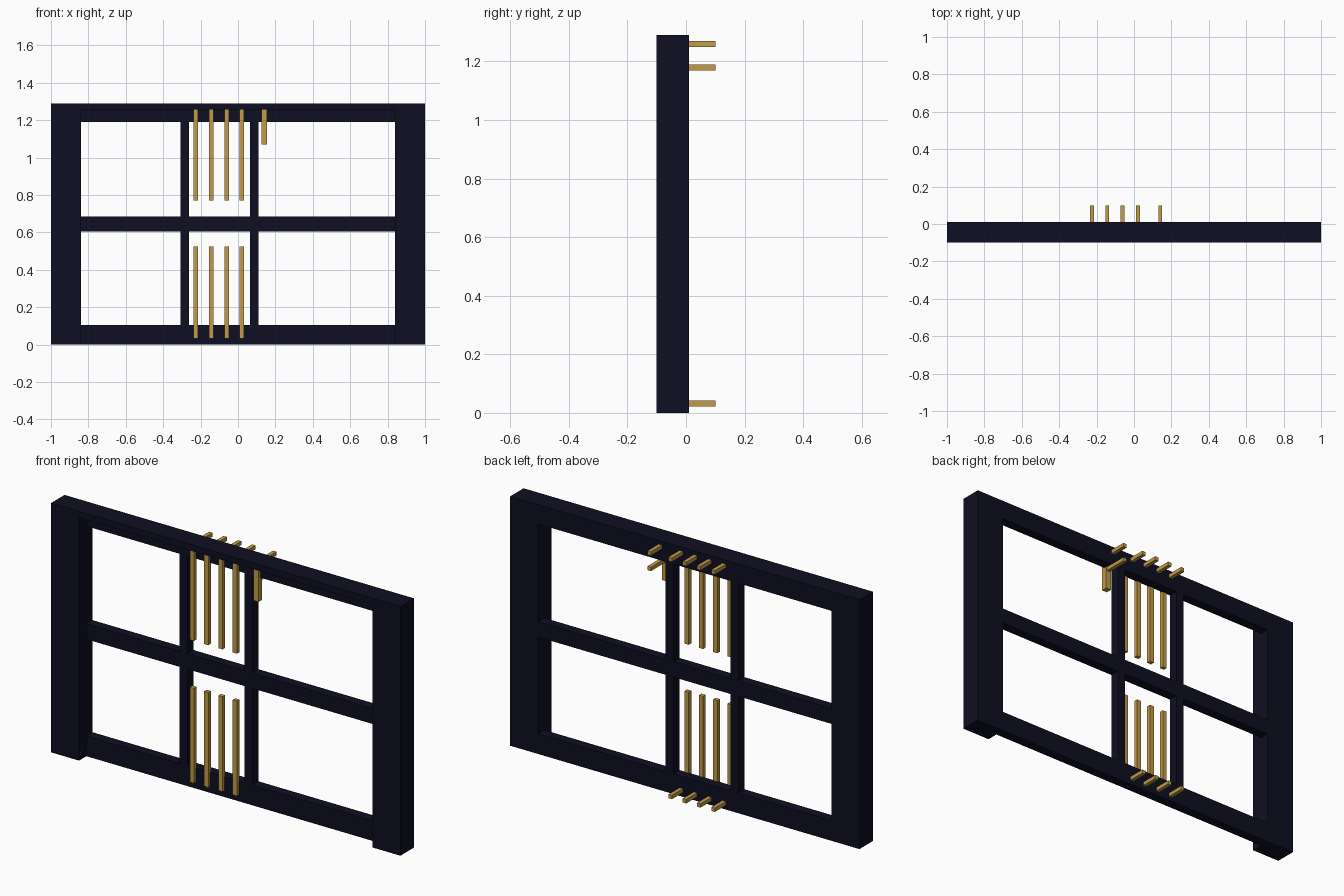
import bpy

cube = bpy.data.objects.get("Cube")
if cube:
    bpy.data.objects.remove(cube, do_unlink=True)


def make_material(name, color):
    mat = bpy.data.materials.new(name)
    mat.use_nodes = True
    mat.diffuse_color = color
    bsdf = next(n for n in mat.node_tree.nodes if n.type == 'BSDF_PRINCIPLED')
    bsdf.inputs["Base Color"].default_value = color
    return mat


navy = make_material("dark_navy", (0.0045, 0.0045, 0.016, 1))
gold = make_material("gold", (0.54, 0.33, 0.065, 1))


def box(name, xs, ys, zs, mat):
    """Axis-aligned box from its (min, max) extents."""
    spans = (xs, ys, zs)
    bpy.ops.mesh.primitive_cube_add(size=1, location=[(a + b) / 2 for a, b in spans])
    obj = bpy.context.object
    obj.name = name
    obj.scale = [b - a for a, b in spans]
    bpy.ops.object.transform_apply(location=False, rotation=False, scale=True)
    obj.data.materials.append(mat)
    return obj


def around(center, size):
    return (center - size / 2, center + size / 2)


DEEP = (-0.10, 0.01)     # posts and top cap
THIN = (-0.04, 0.01)     # recessed rails and stiles
BAR_Y = (-0.056, -0.035)
PEG_Y = (-0.04, 0.10)
INNER = (-0.84, 0.84)

# Outer posts and the cap that bridges them
box("right_post", (-1, -0.84), DEEP, (0, 1.29), navy)
box("left_post", (0.84, 1), DEEP, (0, 1.29), navy)
box("top_cap", INNER, DEEP, (1.257, 1.29), navy)

# Recessed rails
for name, zs in (("bottom_rail", (0, 0.105)),
                 ("middle_rail", (0.605, 0.685)),
                 ("top_rail", (1.19, 1.257))):
    box(name, INNER, THIN, zs, navy)

# Stiles, split by the middle rail
for side, xs in (("right", (-0.307, -0.262)), ("left", (0.065, 0.11))):
    box(side + "_lower_stile", xs, THIN, (0.105, 0.605), navy)
    box(side + "_upper_stile", xs, THIN, (0.685, 1.19), navy)

# Handle bars with pegs running out through the back
for i in range(4):
    x = -0.225 + i * 0.082
    for level, zs, peg_z in (("upper", (0.77, 1.257), 1.26),
                             ("lower", (0.034, 0.525), 0.032)):
        box(f"{level}_bar_{i + 1}", around(x, 0.024), BAR_Y, zs, gold)
        box(f"{level}_peg_{i + 1}", around(x, 0.02), PEG_Y, around(peg_z, 0.02), gold)

# Short latch bar with two pegs
box("latch_bar", around(0.141, 0.029), (-0.055, -0.025), (1.07, 1.257), gold)
for i, z in enumerate((1.18, 1.26)):
    box(f"latch_peg_{i + 1}", around(0.141, 0.02), PEG_Y, around(z, 0.02), gold)
